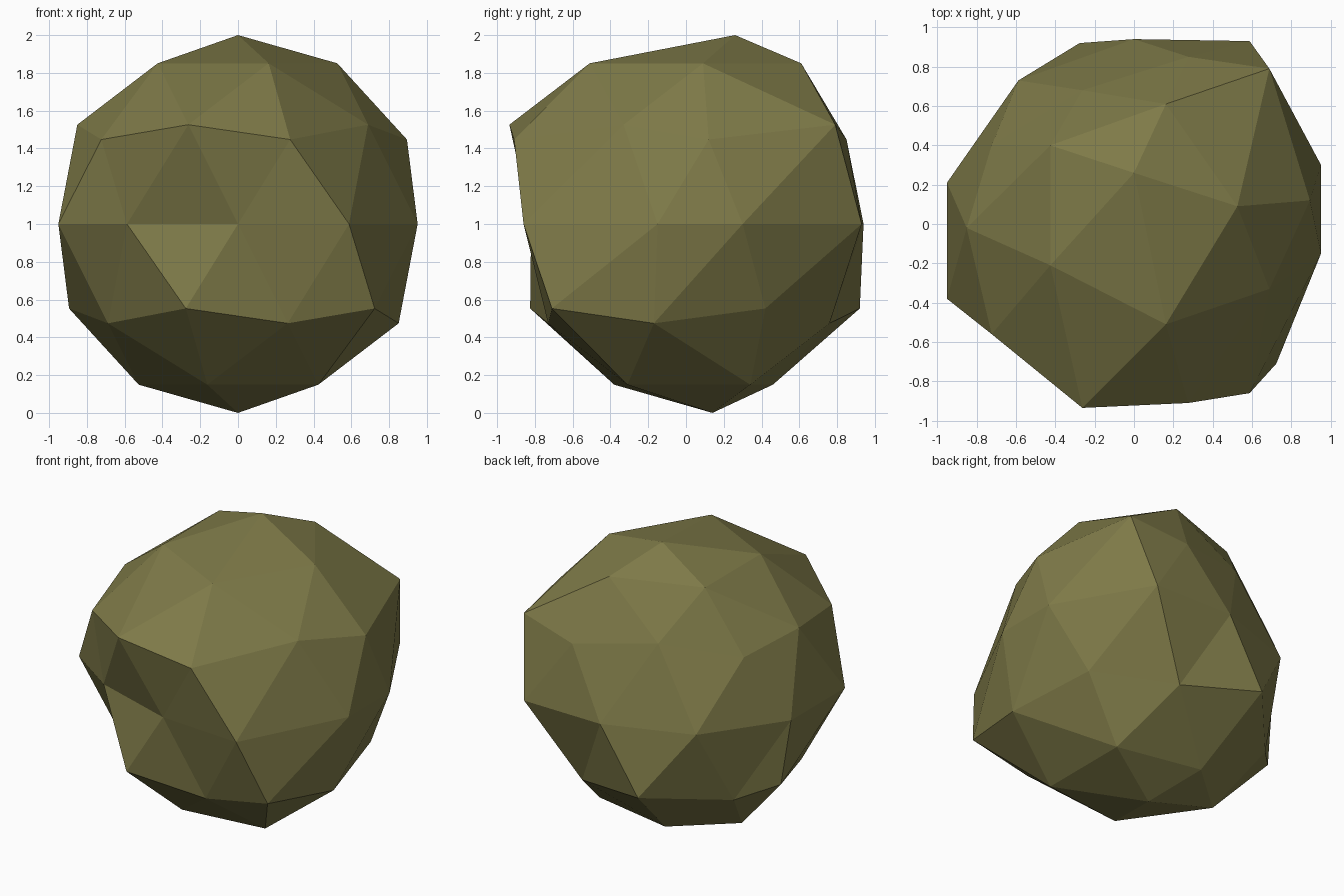
import bpy, bmesh, math

if "Cube" in bpy.data.objects:
    bpy.data.objects.remove(bpy.data.objects["Cube"])

# Depth (y) of each ring of the ball, bottom to top; each ring runs
# anticlockwise from +x as seen from above.
RING_DEPTHS = [
    [0.14],
    [0.34, 0.46, 0.14, -0.38, -0.31],
    [-0.17, 0.76, 0.46, -0.28, -0.73],
    [0.42, 0.92, 0.24, -0.825, -0.71],
    [0.30, 0.93, 0.94, 0.73, 0.21, -0.38, -0.63, -0.82, -0.86, -0.15],
    [0.12, 0.85, 0.40, -0.56, -0.91],
    [0.79, 0.68, -0.02, -0.935, -0.33],
    [0.09, 0.61, 0.40, -0.21, -0.51],
    [0.26],
]

# Rock body: a low-poly ball pushed in and out along y
bm = bmesh.new()
bmesh.ops.create_icosphere(bm, subdivisions=2, radius=1.0)


def ring_order(v):
    angle = (math.atan2(v.co.y, v.co.x) + 0.1) % (2 * math.pi)
    return (round(v.co.z, 2), angle)


ordered = sorted(bm.verts, key=ring_order)
depths = [y for ring in RING_DEPTHS for y in ring]
for v, y in zip(ordered, depths):
    v.co.y = y
    v.co.z += 1.0

bmesh.ops.recalc_face_normals(bm, faces=bm.faces)
mesh = bpy.data.meshes.new("rock")
bm.to_mesh(mesh)
bm.free()

# Single olive stone colour, flat faces
stone = bpy.data.materials.new("olive stone")
stone.diffuse_color = (0.21, 0.195, 0.065, 1.0)
stone.use_nodes = True
stone.node_tree.nodes["Principled BSDF"].inputs["Base Color"].default_value = stone.diffuse_color
mesh.materials.append(stone)
rock = bpy.data.objects.new("rock", mesh)
bpy.context.collection.objects.link(rock)
